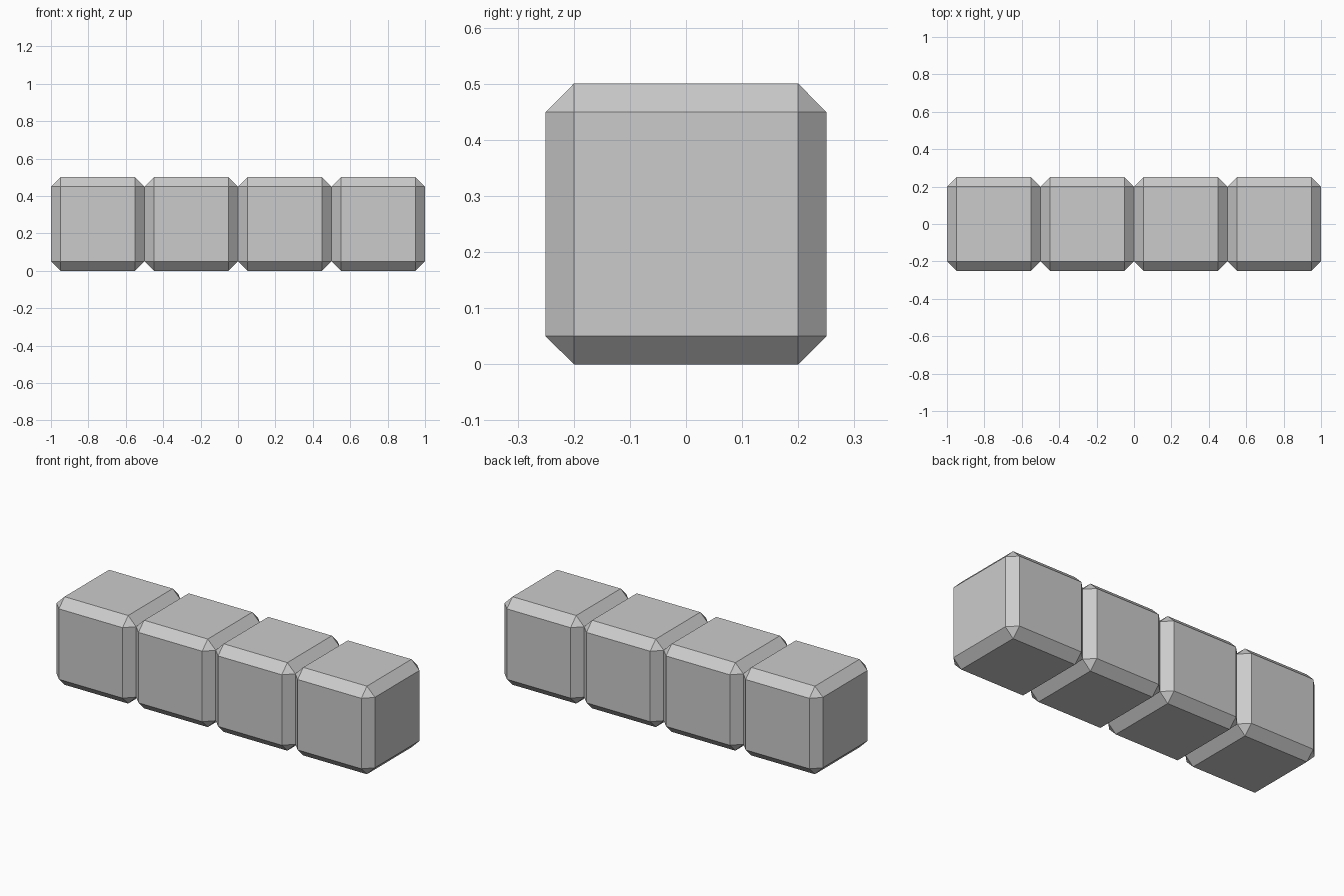
import bpy

if "Cube" in bpy.data.objects:
    bpy.data.objects.remove(bpy.data.objects["Cube"])

SIZE = 0.5      # edge length of one block
CHAMFER = 0.05  # flat cut along every edge
COUNT = 4


def chamfered_block(name, x):
    bpy.ops.mesh.primitive_cube_add(size=SIZE, location=(x, 0, SIZE / 2))
    block = bpy.context.object
    block.name = name
    bevel = block.modifiers.new("chamfer", 'BEVEL')
    bevel.width = CHAMFER
    bevel.segments = 1
    bevel.limit_method = 'NONE'
    return block


# Row of four identical blocks touching end to end
for i in range(COUNT):
    chamfered_block(f"block_{i + 1}", (i - (COUNT - 1) / 2) * SIZE)
